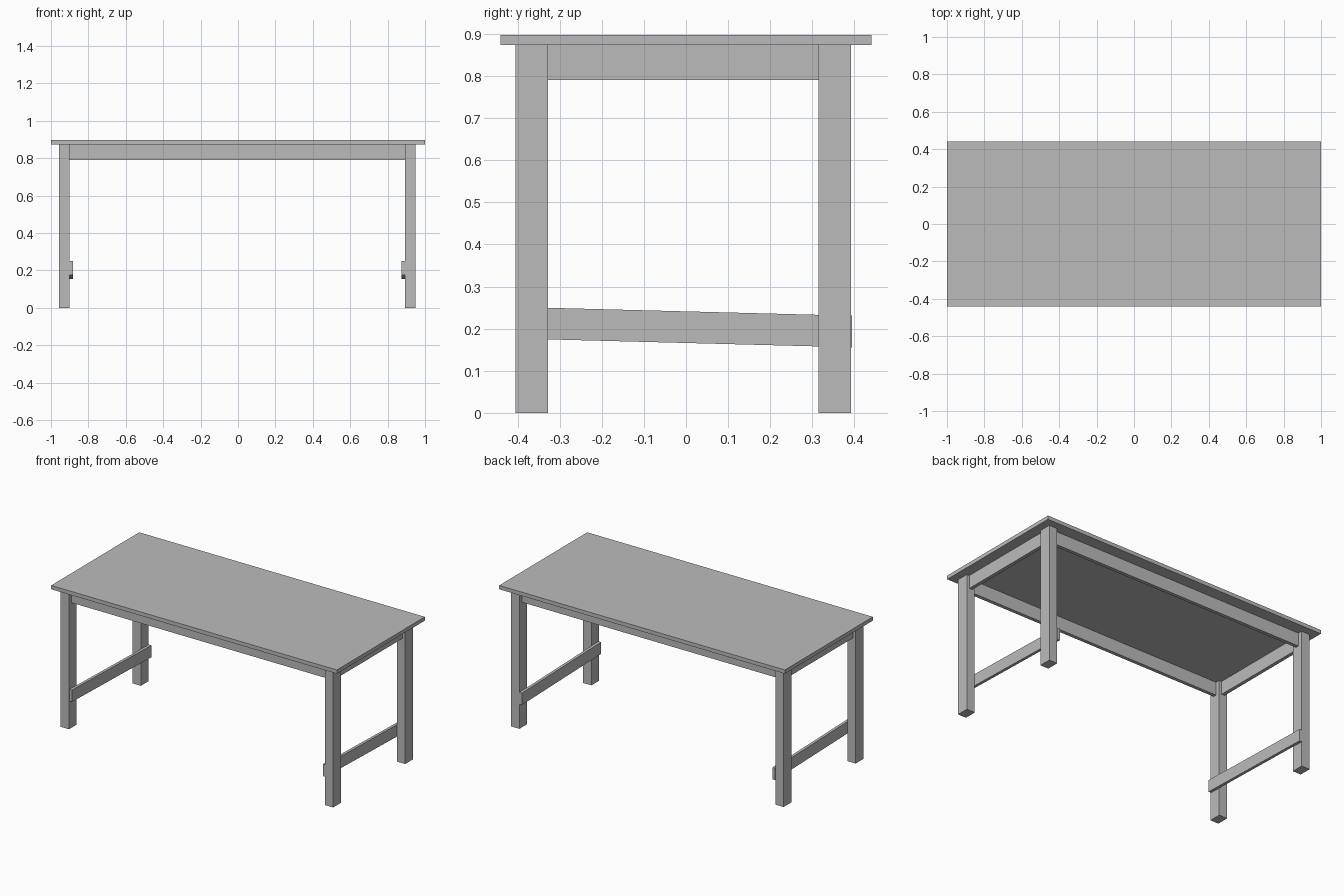
import bpy

# Remove the default cube
cube = bpy.data.objects.get("Cube")
if cube:
    bpy.data.objects.remove(cube)

grey = bpy.data.materials.new("plain grey")
grey.use_nodes = True
colour = (0.5, 0.5, 0.5, 1)
grey.diffuse_color = colour
grey.node_tree.nodes["Principled BSDF"].inputs["Base Color"].default_value = colour


def box(name, x, y, z, slope=0.0):
    """Box from (min, max) ranges; slope lifts z along y."""
    corners = [(a, b, c + slope * b) for a in x for b in y for c in z]
    faces = [(0, 1, 3, 2), (4, 6, 7, 5), (0, 4, 5, 1),
             (2, 3, 7, 6), (0, 2, 6, 4), (1, 5, 7, 3)]
    mesh = bpy.data.meshes.new(name)
    mesh.from_pydata(corners, [], faces)
    mesh.materials.append(grey)
    obj = bpy.data.objects.new(name, mesh)
    bpy.context.collection.objects.link(obj)
    return obj


# Leg footprints and apron size
leg_x = {"right": (-0.958, -0.9), "left": (0.892, 0.95)}
leg_y = {"front": (-0.405, -0.328), "back": (0.315, 0.392)}
leg_top = 0.873
apron_z = (0.79, leg_top)
half = 0.011


def centred(span):
    mid = sum(span) / 2
    return (mid - half, mid + half)


# Table top
box("table_top", (-1, 1), (-0.44, 0.44), (leg_top, 0.897))

# Legs
for side, x in leg_x.items():
    for end, y in leg_y.items():
        box(f"{end}_{side}_leg", x, y, (0, leg_top))

# Long aprons between the legs, set back from the leg faces
for end, y in leg_y.items():
    box(f"{end}_apron", (leg_x["right"][1], leg_x["left"][0]), centred(y), apron_z)

# Short aprons
for side, x in leg_x.items():
    box(f"{side}_apron", centred(x), (leg_y["front"][1], leg_y["back"][0]), apron_z)

# Sloping stretchers fixed to the inner leg faces
for side, x in (("right", (-0.9, -0.882)), ("left", (0.874, 0.892))):
    box(f"{side}_stretcher", x, (-0.4, 0.394), (0.166, 0.241), slope=-0.026)
